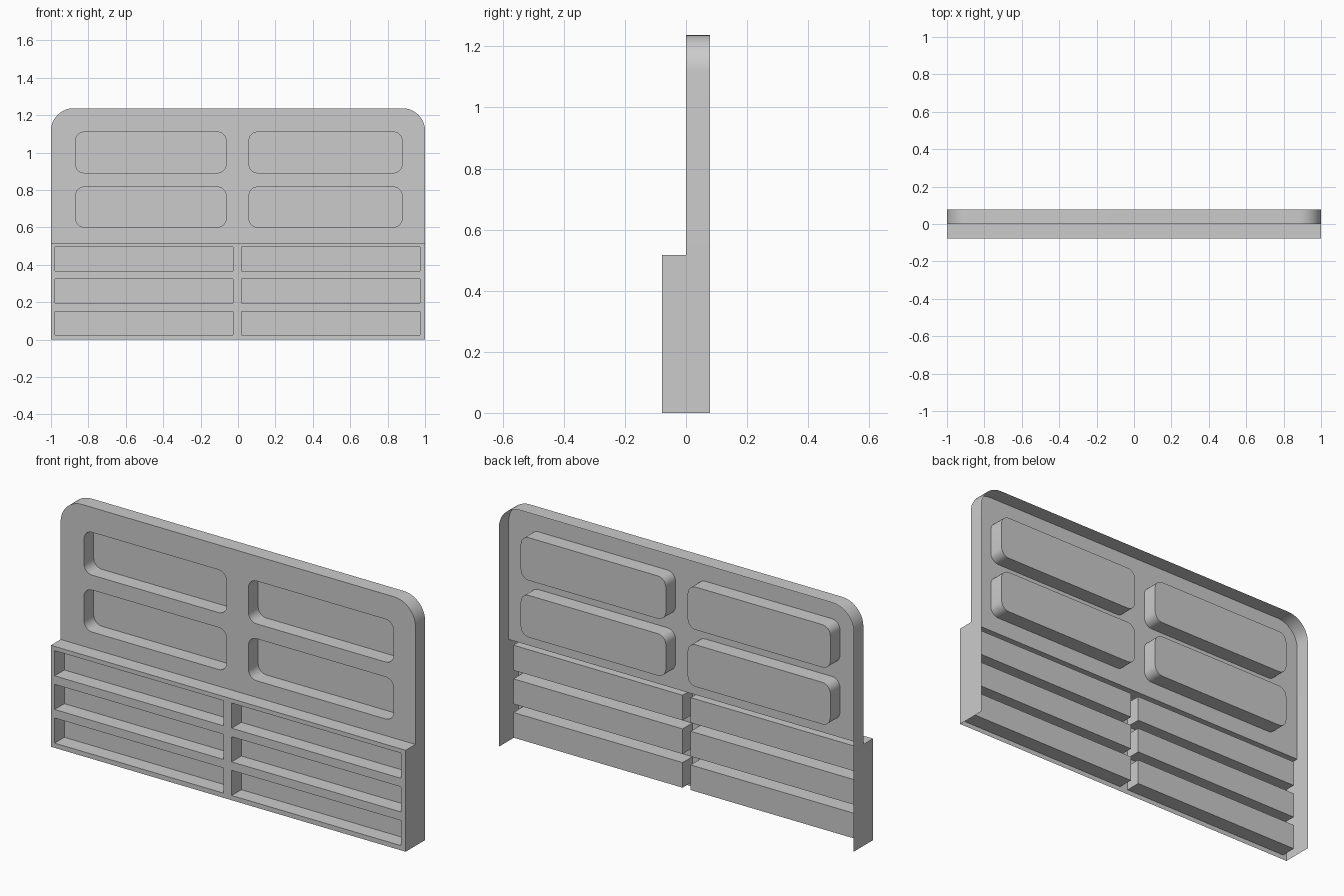
import bpy
import bmesh
from math import cos, sin, pi, radians
from mathutils import Vector

cube = bpy.data.objects.get("Cube")
if cube:
    bpy.data.objects.remove(cube, do_unlink=True)

DEPTH = 0.078      # depth of rim, ledge and every recess
STEP = 0.517       # height of the thicker lower half
HEIGHT = 1.237

grey = bpy.data.materials.new("plain grey")
grey.use_nodes = True
colour = (0.6, 0.6, 0.6, 1)
grey.diffuse_color = colour
grey.node_tree.nodes["Principled BSDF"].inputs["Base Color"].default_value = colour


def outline(x0, x1, z0, z1, r_low=0, r_top=0, steps=8):
    """Rectangle with optional round corners, counter-clockwise from the front."""
    corners = [(x0, z0, 1, 1, r_low, pi), (x1, z0, -1, 1, r_low, 1.5 * pi),
               (x1, z1, -1, -1, r_top, 0), (x0, z1, 1, -1, r_top, pi / 2)]
    points = []
    for x, z, sx, sz, r, start in corners:
        cx, cz = x + sx * r, z + sz * r
        n = steps if r else 0
        for i in range(n + 1):
            a = start + (pi / 2) * i / max(n, 1)
            points.append((cx + r * cos(a), cz + r * sin(a)))
    return points


def build_sheet(name, y, rim, recesses, rim_depth):
    """Thin front sheet with a rim folded back and pockets pressed into it."""
    bm = bmesh.new()

    def ring(points):
        return [bm.verts.new((px, y, pz)) for px, pz in points]

    def pairs(verts):
        return list(zip(verts, verts[1:] + verts[:1]))

    outer = ring(rim)
    pockets = [ring(points) for points in recesses]
    edges = [bm.edges.new(p) for loop in [outer] + pockets for p in pairs(loop)]

    # front face, leaving the pocket mouths open
    bmesh.ops.triangle_fill(bm, edges=edges, use_beauty=True, normal=Vector((0, -1, 0)))
    bm.normal_update()
    for face in bm.faces:
        if face.normal.y > 0:
            face.normal_flip()

    # rim walls, open along the bottom
    bottom = min(v.co.z for v in outer)
    for a, b in pairs(outer):
        if a.co.z == bottom and b.co.z == bottom:
            continue
        back = Vector((0, rim_depth(a.co, b.co), 0))
        a2, b2 = bm.verts.new(a.co + back), bm.verts.new(b.co + back)
        bm.faces.new((a, a2, b2, b))

    # pocket walls and floors
    for loop in pockets:
        floor = [bm.verts.new(v.co + Vector((0, DEPTH, 0))) for v in loop]
        bm.faces.new(floor)
        for (a, b), (a2, b2) in zip(pairs(loop), pairs(floor)):
            bm.faces.new((a, b, b2, a2))

    bmesh.ops.remove_doubles(bm, verts=bm.verts, dist=0.0001)
    mesh = bpy.data.meshes.new(name)
    bm.to_mesh(mesh)
    bm.free()
    mesh.materials.append(grey)
    obj = bpy.data.objects.new(name, mesh)
    bpy.context.collection.objects.link(obj)
    bpy.ops.object.select_all(action="DESELECT")
    obj.select_set(True)
    bpy.context.view_layer.objects.active = obj
    bpy.ops.object.shade_smooth_by_angle(angle=radians(30))
    return obj


# upper panel with four round-cornered pockets
upper_pockets = [outline(x0, x1, z0, z1, 0.045, 0.045, 6)
                 for x0, x1 in ((-0.868, -0.064), (0.059, 0.877))
                 for z0, z1 in ((0.602, 0.816), (0.892, 1.11))]
build_sheet("upper_panel", 0, outline(-1, 1, STEP, HEIGHT, 0, 0.12, 10),
            upper_pockets, lambda a, b: DEPTH)

# lower panel with six square slots; its ends reach the full depth
lower_slots = [outline(x0, x1, 0.024 + 0.1715 * row, 0.152 + 0.1715 * row)
               for x0, x1 in ((-0.979, -0.026), (0.019, 0.973))
               for row in range(3)]
build_sheet("lower_panel", -DEPTH, outline(-1, 1, 0, STEP), lower_slots,
            lambda a, b: 2 * DEPTH if a.x == b.x else DEPTH)
